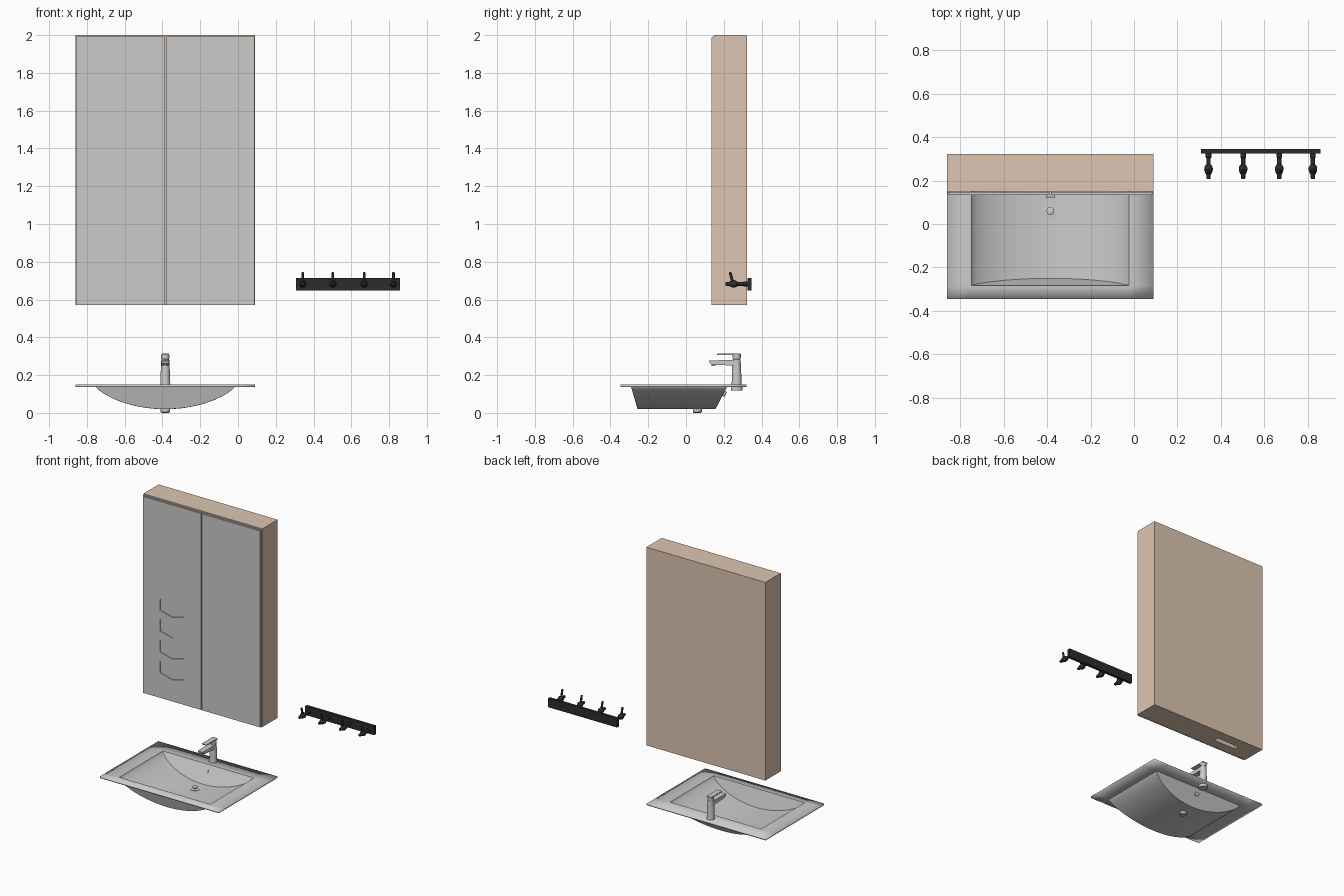
import bpy, bmesh, math
from mathutils import Vector

if "Cube" in bpy.data.objects:
    bpy.data.objects.remove(bpy.data.objects["Cube"])


def material(name, rgb):
    m = bpy.data.materials.new(name)
    m.diffuse_color = (*rgb, 1)
    m.use_nodes = True
    m.node_tree.nodes["Principled BSDF"].inputs["Base Color"].default_value = m.diffuse_color
    return m


WOOD = material("pale_wood", (0.72, 0.56, 0.44))
BLACK = material("black_metal", (0.025, 0.025, 0.025))
CX = -0.385  # centre line of cabinet, basin and tap


def finish(name, bm, mat=None, smooth=False):
    bmesh.ops.recalc_face_normals(bm, faces=bm.faces)
    me = bpy.data.meshes.new(name)
    bm.to_mesh(me)
    bm.free()
    ob = bpy.data.objects.new(name, me)
    bpy.context.collection.objects.link(ob)
    if mat:
        me.materials.append(mat)
    if smooth:
        smooth_by_angle(ob)
    return ob


def smooth_by_angle(ob):
    bpy.ops.object.select_all(action='DESELECT')
    ob.select_set(True)
    bpy.context.view_layer.objects.active = ob
    bpy.ops.object.shade_smooth_by_angle(angle=math.radians(35))


def box(name, x, y, z, mat=None, bevel=0):
    bm = bmesh.new()
    bmesh.ops.create_cube(bm, size=1)
    for v in bm.verts:
        v.co = [(a + b) / 2 + c * (b - a) for (a, b), c in zip((x, y, z), v.co)]
    ob = finish(name, bm, mat)
    if bevel:
        mod = ob.modifiers.new("bevel", 'BEVEL')
        mod.width, mod.segments = bevel, 2
    return ob


def prism_x(name, outline, x0, x1, mat=None):
    """Side outline of (y, z) points extruded along x."""
    bm = bmesh.new()
    f = bm.faces.new([bm.verts.new((x0, y, z)) for y, z in outline])
    ext = bmesh.ops.extrude_face_region(bm, geom=[f])
    verts = [g for g in ext['geom'] if isinstance(g, bmesh.types.BMVert)]
    bmesh.ops.translate(bm, vec=(x1 - x0, 0, 0), verts=verts)
    return finish(name, bm, mat)


def lathe(name, profile, origin, axis=(0, 0, 1), mat=None, n=24):
    """Profile of (radius, height) points turned about an axis."""
    bm = bmesh.new()
    q = Vector((0, 0, 1)).rotation_difference(Vector(axis))
    rings = []
    for r, h in profile:
        rings.append([bm.verts.new(Vector(origin) + q @ Vector(
            (r * math.cos(a), r * math.sin(a), h)))
            for a in (2 * math.pi * i / n for i in range(n))])
    for a, b in zip(rings, rings[1:]):
        for i in range(n):
            bm.faces.new((a[i], a[(i + 1) % n], b[(i + 1) % n], b[i]))
    bm.faces.new(rings[0])
    bm.faces.new(rings[-1])
    return finish(name, bm, mat, True)


def cut(ob, cutter):
    cutter.hide_render = True
    cutter.hide_viewport = True
    cutter.display_type = 'WIRE'
    mod = ob.modifiers.new("cut", 'BOOLEAN')
    mod.object, mod.operation, mod.solver = cutter, 'DIFFERENCE', 'EXACT'
    # bake the cut and drop the helper
    bpy.context.view_layer.update()
    me = bpy.data.meshes.new_from_object(
        ob.evaluated_get(bpy.context.evaluated_depsgraph_get()))
    ob.modifiers.clear()
    ob.data = me
    bpy.data.objects.remove(cutter)


# Cabinet carcass with a paper slot underneath
cabinet = box("cabinet_body", (-0.86, 0.09), (0.149, 0.323), (0.57, 2.0), WOOD)
cut(cabinet, box("slot_cutter", (-0.71, -0.53), (0.212, 0.248), (0.5, 0.62)))

# Two wooden doors faced with mirrors
left_mirror = None
for side, x0, x1 in (("left", -0.858, CX - 0.003), ("right", CX + 0.003, 0.088)):
    box(side + "_door", (x0, x1), (0.141, 0.148), (0.57, 1.992), WOOD)
    m0, m1 = (x0 + 0.006, x1) if side == "left" else (x0, x1 - 0.006)
    mirror = box(side + "_mirror", (m0, m1), (0.134, 0.141), (0.571, 1.988))
    left_mirror = left_mirror or mirror

# Column of hexagonal recesses in the left mirror
for i in range(4):
    zc = 0.793 + i * 0.1503
    bm = bmesh.new()
    hexagon = [(0, 0.066), (0.095, 0.041), (0.095, -0.041),
               (0, -0.066), (-0.095, -0.041), (-0.095, 0.041)]
    f = bm.faces.new([bm.verts.new((-0.62 + x, 0.12, zc + z)) for x, z in hexagon])
    ext = bmesh.ops.extrude_face_region(bm, geom=[f])
    bmesh.ops.translate(bm, vec=(0, 0.019, 0), verts=[
        g for g in ext['geom'] if isinstance(g, bmesh.types.BMVert)])
    cut(left_mirror, finish("hexagon_cutter", bm))

# Basin: flat rim and curved trough as one sheet, thickened downward
TOP, DEPTH, N = 0.149, 0.119, 40
columns = [(-0.86, 0)]
for i in range(N + 1):
    t = -math.cos(math.pi * i / N)
    columns.append((CX + 0.363 * t, max(0, 1 - t * t) ** 0.75))
columns.append((0.09, 0))
bm = bmesh.new()
grid = []
for x, d in columns:
    z = TOP - DEPTH * d
    grid.append([bm.verts.new(p) for p in (
        (x, -0.346, TOP), (x, -0.284, TOP), (x, -0.284 + 0.034 * d, z),
        (x, 0.212 - 0.062 * d, z), (x, 0.212, TOP), (x, 0.32, TOP))])
for a, b in zip(grid, grid[1:]):
    for j in range(5):
        bm.faces.new((a[j], b[j], b[j + 1], a[j + 1]))
bmesh.ops.remove_doubles(bm, verts=bm.verts, dist=0.0005)
bmesh.ops.recalc_face_normals(bm, faces=bm.faces)
bm.faces.ensure_lookup_table()
flat = max(bm.faces, key=lambda f: f.calc_center_median().z)
down = flat.normal.z < 0
basin = finish("basin", bm, None, True)
if down:
    basin.data.flip_normals()
solid = basin.modifiers.new("thickness", 'SOLIDIFY')
solid.thickness, solid.offset = 0.012, -1

# Drain, stopper and overflow
lathe("drain", [(0.019, 0), (0.024, 0.004), (0.024, 0.028), (0.031, 0.03),
                (0.031, 0.033), (0.022, 0.034)], (CX, 0.06, 0))
lathe("drain_stopper", [(0.007, 0), (0.007, 0.008), (0.018, 0.009), (0.018, 0.014),
                        (0.014, 0.016)], (CX, 0.06, 0.032))
wall_normal = (0, 0.119, -0.062)
lathe("overflow_outlet", [(0.015, -0.012), (0.015, 0.012), (0.012, 0.014)],
      (CX, 0.198, 0.104), wall_normal)
lathe("overflow_ring", [(0.009, 0.004), (0.009, -0.003), (0.014, -0.003), (0.014, 0.004)],
      (CX, 0.188, 0.104), wall_normal)

# Tap
lathe("tap_body", [(0.031, 0.118), (0.031, 0.137), (0.027, 0.137), (0.027, 0.149),
                   (0.026, 0.16), (0.023, 0.25), (0.021, 0.28), (0.021, 0.283),
                   (0.019, 0.284), (0.019, 0.287), (0.022, 0.288), (0.022, 0.306)],
      (CX, 0.268, 0))
prism_x("tap_spout", [(0.122, 0.276), (0.126, 0.262), (0.142, 0.255), (0.265, 0.25),
                      (0.265, 0.28), (0.13, 0.278)], CX - 0.021, CX + 0.021)
lathe("tap_aerator", [(0.011, 0), (0.011, 0.014)], (CX, 0.146, 0.249))
box("tap_lever", (CX - 0.02, CX + 0.02), (0.165, 0.29), (0.306, 0.314), bevel=0.002)

# Hook rail and four hooks
box("hook_rail", (0.308, 0.858), (0.325, 0.346), (0.649, 0.713), BLACK)
for i, x in enumerate((0.343, 0.502, 0.668, 0.823), 1):
    lathe(f"hook_{i}", [(0.013, 0), (0.013, 0.02), (0.010, 0.022), (0.010, 0.052),
                        (0.014, 0.055), (0.019, 0.065), (0.020, 0.076), (0.016, 0.09),
                        (0.010, 0.101), (0.010, 0.115), (0.008, 0.118)],
          (x, 0.326, 0.683), (0, -1, 0), BLACK)
    lathe(f"hook_pin_{i}", [(0.008, 0), (0.007, 0.06), (0.004, 0.064)],
          (x, 0.249, 0.683), (0, -0.25, 1), BLACK, 16)
